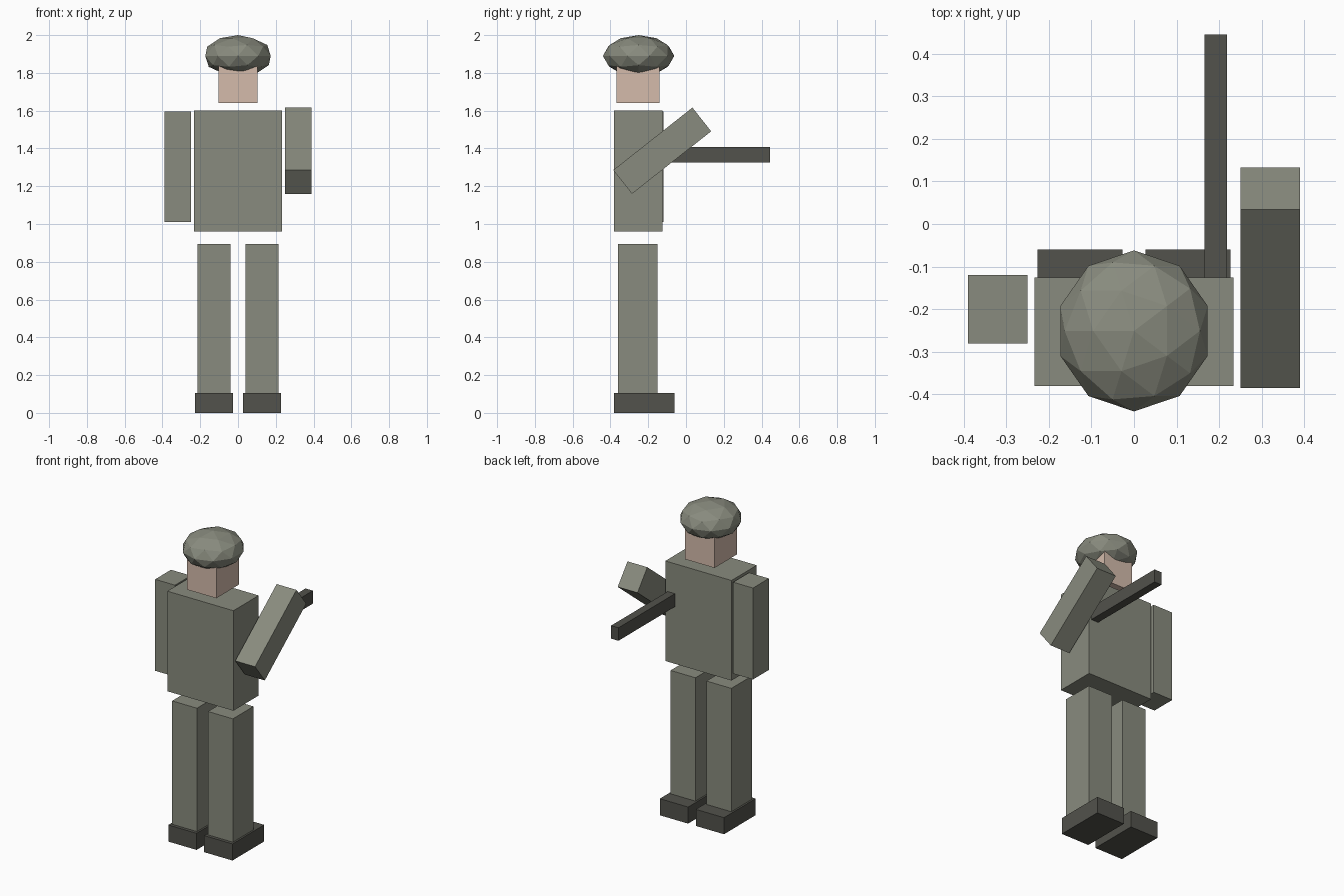
import bpy
import math

cube = bpy.data.objects.get("Cube")
if cube:
    bpy.data.objects.remove(cube, do_unlink=True)


def make_material(name, rgb):
    mat = bpy.data.materials.new(name)
    mat.use_nodes = True
    color = (*rgb, 1.0)
    mat.diffuse_color = color
    bsdf = next(n for n in mat.node_tree.nodes if n.type == 'BSDF_PRINCIPLED')
    bsdf.inputs["Base Color"].default_value = color
    bsdf.inputs["Roughness"].default_value = 0.9
    return mat


olive = make_material("olive cloth", (0.25, 0.26, 0.21))
dark = make_material("dark leather and metal", (0.085, 0.085, 0.072))
skin = make_material("skin", (0.66, 0.50, 0.41))


def box(name, center, size, mat, tilt=0.0):
    """Box of a given size, tilted about the x axis."""
    bpy.ops.mesh.primitive_cube_add(size=1, location=center,
                                    rotation=(tilt, 0, 0))
    obj = bpy.context.object
    obj.name = name
    obj.scale = size
    obj.data.materials.append(mat)
    return obj


# Legs and boots, mirrored left and right
for side, sign in (("left", 1), ("right", -1)):
    x = sign * 0.127
    box(side + "_boot", (x, -0.22, 0.053), (0.2, 0.32, 0.106), dark)
    box(side + "_leg", (x, -0.255, 0.5), (0.176, 0.208, 0.79), olive)

# Torso
box("torso", (0, -0.253, 1.28), (0.468, 0.255, 0.64), olive)

# Arms: one hanging, one raised backwards
box("right_arm", (-0.32, -0.2, 1.303), (0.14, 0.16, 0.585), olive)
box("left_arm", (0.32, -0.126, 1.388), (0.14, 0.534, 0.16), olive,
    math.radians(38.3))

# Long bar held level behind the torso
box("rifle", (0.192, 0.098, 1.367), (0.052, 0.695, 0.083), dark)

# Head and faceted cap
box("head", (0, -0.254, 1.745), (0.208, 0.228, 0.21), skin)
bpy.ops.mesh.primitive_ico_sphere_add(subdivisions=2, radius=1,
                                      location=(0, -0.251, 1.89),
                                      rotation=(0, 0, math.pi))
cap = bpy.context.object
cap.name = "cap"
cap.scale = (0.182, 0.189, 0.11)
cap.data.materials.append(olive)
